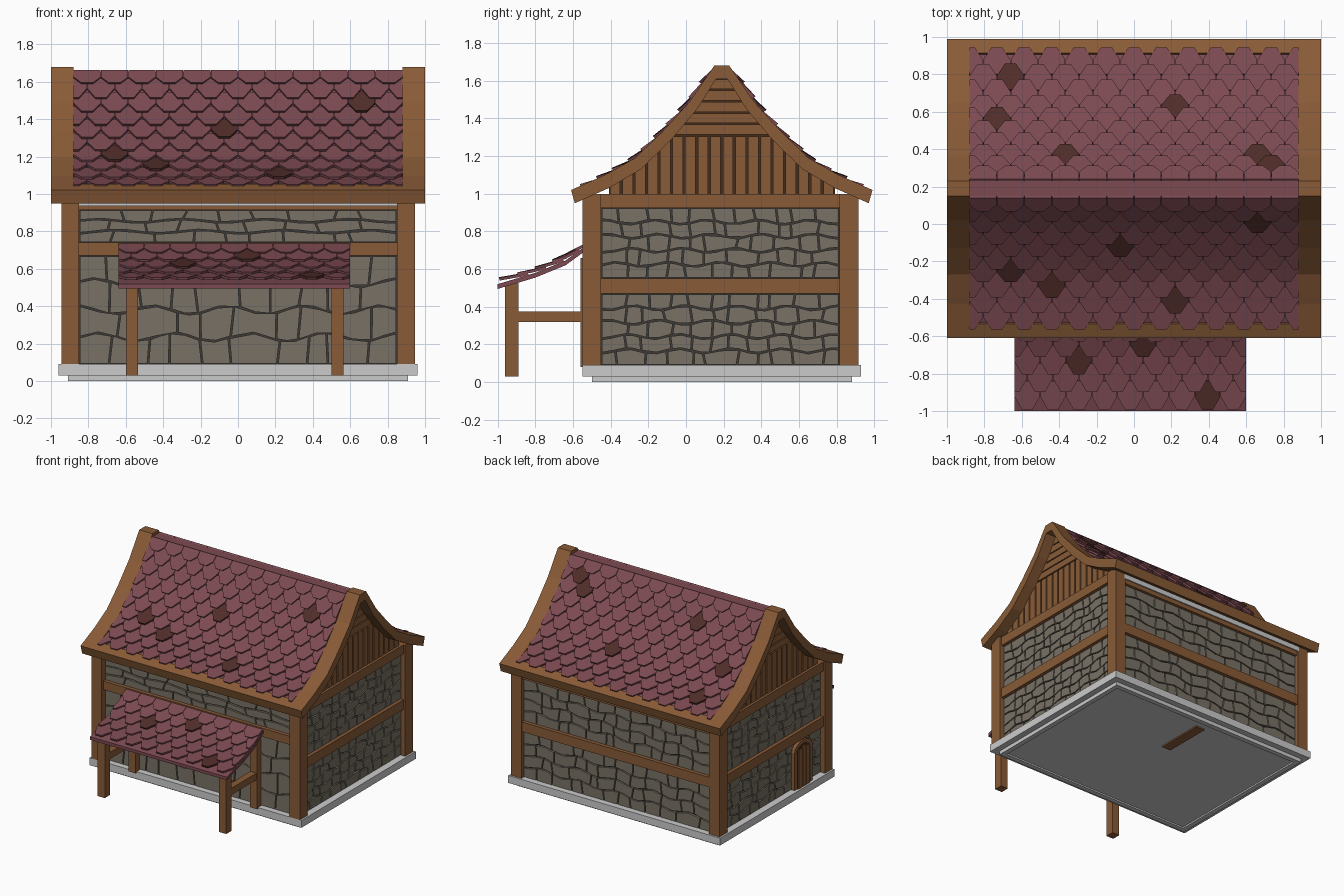
import bpy, bmesh, math, random
from mathutils import Vector

if "Cube" in bpy.data.objects:
    bpy.data.objects.remove(bpy.data.objects["Cube"])

random.seed(4)
CY = 0.19  # y of the ridge


def material(name, rgb):
    m = bpy.data.materials.new(name)
    m.diffuse_color = (*rgb, 1)
    m.use_nodes = True
    m.node_tree.nodes["Principled BSDF"].inputs["Base Color"].default_value = m.diffuse_color
    return m


WOOD = material("wood", (0.25, 0.105, 0.038))
DARKWOOD = material("dark_wood", (0.06, 0.025, 0.012))
TILE = material("roof_tile", (0.20, 0.068, 0.083))
DARKTILE = material("worn_tile", (0.08, 0.026, 0.022))
STONE = material("stone", (0.19, 0.165, 0.13))
GROUT = material("grout", (0.045, 0.04, 0.035))


def finish(name, bm, mats):
    bmesh.ops.recalc_face_normals(bm, faces=bm.faces[:])
    me = bpy.data.meshes.new(name)
    bm.to_mesh(me)
    bm.free()
    for m in mats:
        if m:
            me.materials.append(m)
    ob = bpy.data.objects.new(name, me)
    bpy.context.collection.objects.link(ob)
    return ob


def loft(bm, lower, upper, mi=0):
    """Closed solid between two matching outlines."""
    a = [bm.verts.new(p) for p in lower]
    b = [bm.verts.new(p) for p in upper]
    n = len(a)
    fs = [bm.faces.new(a[::-1]), bm.faces.new(b)]
    fs += [bm.faces.new((a[i], a[(i + 1) % n], b[(i + 1) % n], b[i])) for i in range(n)]
    for f in fs:
        f.material_index = mi


def prism(name, yz, x0, x1, mat):
    bm = bmesh.new()
    loft(bm, [(x0, y, z) for y, z in yz], [(x1, y, z) for y, z in yz])
    return finish(name, bm, [mat])


def box(name, x0, x1, y0, y1, z0, z1, mat=None):
    return prism(name, [(y0, z0), (y1, z0), (y1, z1), (y0, z1)], x0, x1, mat)


def interp(pts, v, i=0):
    """Piecewise linear lookup on coordinate i, returning the other one."""
    for p, q in zip(pts, pts[1:]):
        if min(p[i], q[i]) <= v <= max(p[i], q[i]):
            t = (v - p[i]) / (q[i] - p[i])
            return p[1 - i] + t * (q[1 - i] - p[1 - i])
    return pts[0][1 - i] if abs(v - pts[0][i]) < abs(v - pts[-1][i]) else pts[-1][1 - i]


# Foundation, with a recessed underside
box("foundation", -0.96, 0.96, -0.55, 0.93, 0.03, 0.09)
for s in (-1, 1):
    box("footing_side", s * 0.87, s * 0.91, -0.50, 0.88, 0, 0.03)
box("footing_front", -0.87, 0.87, -0.50, -0.46, 0, 0.03)
box("footing_back", -0.87, 0.87, 0.84, 0.88, 0, 0.03)
box("floor_panel", -0.87, 0.87, -0.46, 0.84, 0.012, 0.03)
box("floor_beam", -0.04, 0.04, 0.38, 0.78, 0.001, 0.03, WOOD)

# Wall core and grey wall plate under the eaves
box("wall_core", -0.89, 0.89, -0.49, 0.87, 0.08, 1.0, GROUT)
box("wall_plate", -0.86, 0.86, -0.535, 0.915, 0.935, 0.985)

# Corner posts and wall beams
for s in (-1, 1):
    for y in (-0.55, 0.815):
        box("corner_post", s * 0.85, s * 0.945, y, y + 0.1, 0.07, 1.0, WOOD)
    box("side_mid_beam", s * 0.87, s * 0.93, -0.46, 0.83, 0.47, 0.55, WOOD)
    box("side_top_beam", s * 0.87, s * 0.93, -0.46, 0.83, 0.925, 1.0, WOOD)
box("front_mid_beam", -0.87, 0.87, -0.53, -0.47, 0.67, 0.74, WOOD)
box("back_mid_beam", -0.87, 0.87, 0.85, 0.91, 0.47, 0.55, WOOD)
box("front_top_beam", -0.87, 0.87, -0.525, -0.47, 0.915, 0.935, WOOD)
box("back_top_beam", -0.87, 0.87, 0.85, 0.905, 0.90, 0.935, WOOD)


# Irregular stones laid in wavy courses
def stones(name, place, u0, u1, v0, v1, cols, rows):
    bm = bmesh.new()
    w, h, g = (u1 - u0) / cols, (v1 - v0) / rows, 0.0045
    phase = [random.uniform(0, 6) for _ in range(rows + 1)]

    def course(r, u):
        wave = 0 if r in (0, rows) else h * 0.16 * math.sin(u * 3.3 / w * 0.8 + phase[r])
        return v0 + r * h + wave

    for r in range(rows):
        cuts = [(u0, u0)]
        for c in range(1, cols):
            b = u0 + w * (c + random.uniform(-0.28, 0.28))
            cuts.append((b, b + w * random.uniform(-0.12, 0.12)))
        cuts.append((u1, u1))
        for (a, at), (b, bt) in zip(cuts, cuts[1:]):
            out = [(a + (b - a) * t + g * k, course(r, a + (b - a) * t) + g)
                   for t, k in ((0, 1), (0.5, 0), (1, -1))]
            out += [(at + (bt - at) * t + g * k, course(r + 1, at + (bt - at) * t) - g)
                    for t, k in ((1, -1), (0.5, 0), (0, 1))]
            loft(bm, [place(u, v, 0) for u, v in out], [place(u, v, 0.02) for u, v in out])
    finish(name, bm, [STONE])


def front(u, v, d): return (u, -0.488 - d, v)
def back(u, v, d): return (u, 0.868 + d, v)
def right(u, v, d): return (0.888 + d, u, v)
def left(u, v, d): return (-0.888 - d, u, v)


stones("front_lower_stones", front, -0.85, 0.85, 0.09, 0.67, 10, 4)
stones("front_upper_stones", front, -0.85, 0.85, 0.74, 0.915, 9, 3)
stones("back_lower_stones", back, -0.85, 0.85, 0.09, 0.47, 12, 4)
stones("back_upper_stones", back, -0.85, 0.85, 0.55, 0.90, 12, 4)
for side, place in (("right", right), ("left", left)):
    stones(side + "_lower_stones", place, -0.45, 0.815, 0.09, 0.47, 11, 5)
    stones(side + "_upper_stones", place, -0.45, 0.815, 0.55, 0.925, 11, 5)


# Arched door on the left wall
def arch(r, top, yc=-0.185):
    pts = [(yc - r, 0.09), (yc + r, 0.09)]
    return pts + [(yc + r * math.cos(a), top - r * 0.6 + r * 0.6 * math.sin(a))
                  for a in [math.pi * i / 8 for i in range(9)]]


prism("door_frame", arch(0.115, 0.465), -0.88, -0.935, WOOD)
prism("door_gap", arch(0.085, 0.435), -0.90, -0.938, DARKWOOD)
for i in range(3):
    y = -0.185 + (i - 1) * 0.05
    box("door_plank", -0.90, -0.945, y - 0.022, y + 0.022, 0.09, 0.425 if i == 1 else 0.405, WOOD)

# Main roof: bargeboards, sheet, eaves
OUT = [(0.04, 1.68), (0.17, 1.49), (0.315, 1.33), (0.46, 1.19), (0.62, 1.10), (0.80, 1.02)]
INN = [(0.03, 1.61), (0.13, 1.45), (0.275, 1.28), (0.43, 1.13), (0.60, 1.03), (0.78, 0.95)]
SHEET = [(d, z - 0.025) for d, z in OUT[:-1]] + [(0.74, 1.02)]


def mirrored(outer, inner):
    half = outer + inner[::-1]
    right_side = [(CY + d, z) for d, z in outer]
    under = [(CY + d, z) for d, z in inner[::-1]] + [(CY - d, z) for d, z in inner]
    return right_side + under + [(CY - d, z) for d, z in outer[::-1]]


for s in (-1, 1):
    prism("bargeboard", mirrored(OUT, INN), s * 0.88, s * 1.0, WOOD)
    eave = [(0.725, 1.053), (0.80, 1.02), (0.78, 0.95), (0.70, 0.985)]
    prism("eave_board", [(CY + s * d, z) for d, z in eave], -0.9, 0.9, WOOD)
prism("roof_sheet", mirrored(SHEET, INN[:-1] + [(0.74, 0.97)]), -0.88, 0.88, TILE)


# Overlapping tongue shaped tiles following a slope path of (y, z) points
def tiles(name, path, x0, x1, cols, rows, spots, lift=0.022):
    P = [Vector(p) for p in path]
    lens = [(q - p).length for p, q in zip(P, P[1:])]

    def at(s, h):
        for i, l in enumerate(lens):
            if s <= l or i == len(lens) - 1:
                t = (P[i + 1] - P[i]) / l
                n = Vector((-t.y, t.x))
                return P[i] + t * s + (n if n.y > 0 else -n) * h
            s -= l

    bm = bmesh.new()
    w, step = (x1 - x0) / cols, sum(lens) / rows
    for r in range(rows):
        end = (r + 1) * step
        start = max(0.0, end - 1.55 * step)
        span = end - start
        for c in range(cols + r % 2):
            xc = x0 + w * (c + 0.5 - 0.5 * (r % 2))
            yc = at(end - 0.6 * step, 0).x
            worn = any(abs(xc - sx) < w / 2 and abs(yc - sy) < abs(P[0].x - P[-1].x) / rows * 0.52
                       for sx, sy in spots)
            out = [(-0.49, 0), (0.49, 0), (0.49, 0.55), (0.2, 1), (-0.2, 1), (-0.49, 0.55)]
            low, up = [], []
            for u, t in out:
                x = min(x1, max(x0, xc + u * w))
                h = lift * t + (0.003 if worn else 0)
                for dst, k in ((low, h - 0.003), (up, h + 0.012)):
                    p = at(start + span * t, k)
                    dst.append((x, p.x, p.y))
            loft(bm, low, up, 1 if worn else 0)
    finish(name, bm, [TILE, DARKTILE])


tiles("front_roof_tiles", [(CY - d, z) for d, z in SHEET], -0.88, 0.88, 12, 10,
      [(0.62, 0), (-0.14, -0.14), (-0.69, -0.25), (-0.42, -0.36), (0.21, -0.41)])
tiles("back_roof_tiles", [(CY + d, z) for d, z in SHEET], -0.88, 0.88, 12, 10,
      [(-0.62, 0.8), (-0.69, 0.53), (-0.35, 0.38), (0.28, 0.63), (0.69, 0.34)])

# Boarded gables: upright planks below, level boards above
for s in (-1, 1):
    core = [(CY + d, z) for d, z in INN[:5]] + [(CY - d, z) for d, z in INN[4::-1]]
    core[5:5] = [(CY + 0.6, 0.99), (CY - 0.6, 0.99)]
    prism("gable_backing", core, s * 0.86, s * 0.89, DARKWOOD)
    n, pw = 18, 1.2 / 18
    for i in range(n):
        a, b = -0.6 + i * pw + 0.006, -0.6 + (i + 1) * pw - 0.006
        za, zb = (min(1.305, interp(INN, abs(v)) + 0.01) for v in (a, b))
        prism("gable_plank", [(CY + a, 1.0), (CY + b, 1.0), (CY + b, zb), (CY + a, za)],
              s * 0.88, s * 0.91, WOOD)
    for i in range(5):
        z0, z1 = 1.315 + i * 0.06, 1.367 + i * 0.06
        d0, d1 = interp(INN, z0, 1) + 0.008, interp(INN, z1, 1) + 0.008
        prism("gable_board", [(CY - d0, z0), (CY + d0, z0), (CY + d1, z1), (CY - d1, z1)],
              s * 0.88, s * 0.91, WOOD)

# Porch: curved tiled roof on posts with side rails
PORCH = [(-0.53, 0.725), (-0.64, 0.645), (-0.80, 0.58), (-1.0, 0.52)]
prism("porch_roof", PORCH + [(y, z - 0.025) for y, z in PORCH[::-1]], -0.64, 0.60, TILE)
tiles("porch_tiles", PORCH[:-1] + [(-0.985, 0.525)], -0.64, 0.60, 9, 5,
      [(0.11, -0.63), (-0.36, -0.75), (0.46, -0.93)], 0.018)
for x in (-0.60, 0.50):
    box("porch_post", x, x + 0.065, -0.96, -0.89, 0.03, 0.525, WOOD)
    box("porch_wall_post", x, x + 0.065, -0.56, -0.49, 0.08, 0.66, WOOD)
    box("porch_rail", x + 0.005, x + 0.06, -0.90, -0.54, 0.32, 0.375, WOOD)
